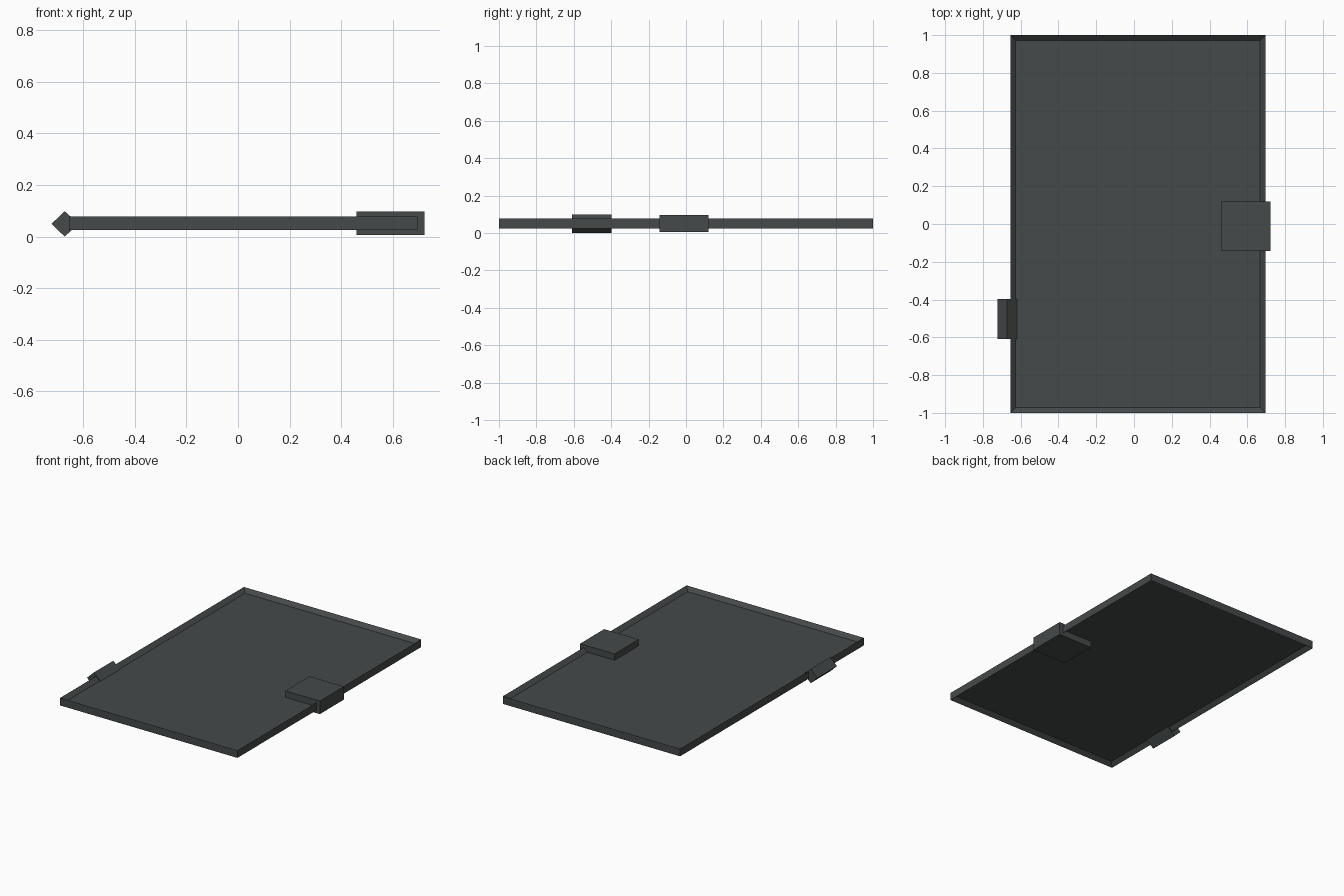
import bpy, bmesh
from mathutils import Vector

if "Cube" in bpy.data.objects:
    bpy.data.objects.remove(bpy.data.objects["Cube"])

# One dark grey for the whole model
grey = bpy.data.materials.new("dark_slate_grey")
grey.diffuse_color = (0.060, 0.067, 0.067, 1.0)
grey.use_nodes = True
grey.node_tree.nodes["Principled BSDF"].inputs["Base Color"].default_value = grey.diffuse_color


def finish(name, bm):
    bmesh.ops.recalc_face_normals(bm, faces=bm.faces)
    me = bpy.data.meshes.new(name)
    bm.to_mesh(me)
    bm.free()
    me.materials.append(grey)
    ob = bpy.data.objects.new(name, me)
    bpy.context.collection.objects.link(ob)
    return ob


def box(lo, hi):
    bm = bmesh.new()
    lo, hi = Vector(lo), Vector(hi)
    bmesh.ops.create_cube(bm, size=1)
    for v in bm.verts:
        v.co = Vector((lo[i] + (v.co[i] + 0.5) * (hi[i] - lo[i]) for i in range(3)))
    return bm


# Panel: slab with sloped recess on top and underside, leaving a thin sheet
bm = box((-0.655, -1, 0.025), (0.696, 1, 0.077))
bm.normal_update()
caps = [f for f in bm.faces if abs(f.normal.z) > 0.9]
bmesh.ops.inset_individual(bm, faces=caps, thickness=0.04, depth=0)
for f in caps:
    offset = 0.001 if f.normal.z > 0 else -0.001
    for v in f.verts:
        v.co.z = 0.051 + offset
finish("panel", bm)

# Square block wrapping the right edge
finish("edge_block", box((0.46, -0.142, 0.006), (0.723, 0.12, 0.096)))

# Diamond-section bar on the left edge
bm = bmesh.new()
profile = [(-0.723, 0.049), (-0.672, 0.098), (-0.617, 0.049), (-0.672, 0)]
face = bm.faces.new([bm.verts.new((x, -0.61, z)) for x, z in profile])
ext = bmesh.ops.extrude_face_region(bm, geom=[face], use_keep_orig=True)
bmesh.ops.translate(bm, vec=(0, 0.212, 0),
                    verts=[g for g in ext["geom"] if isinstance(g, bmesh.types.BMVert)])
finish("diamond_bar", bm)
